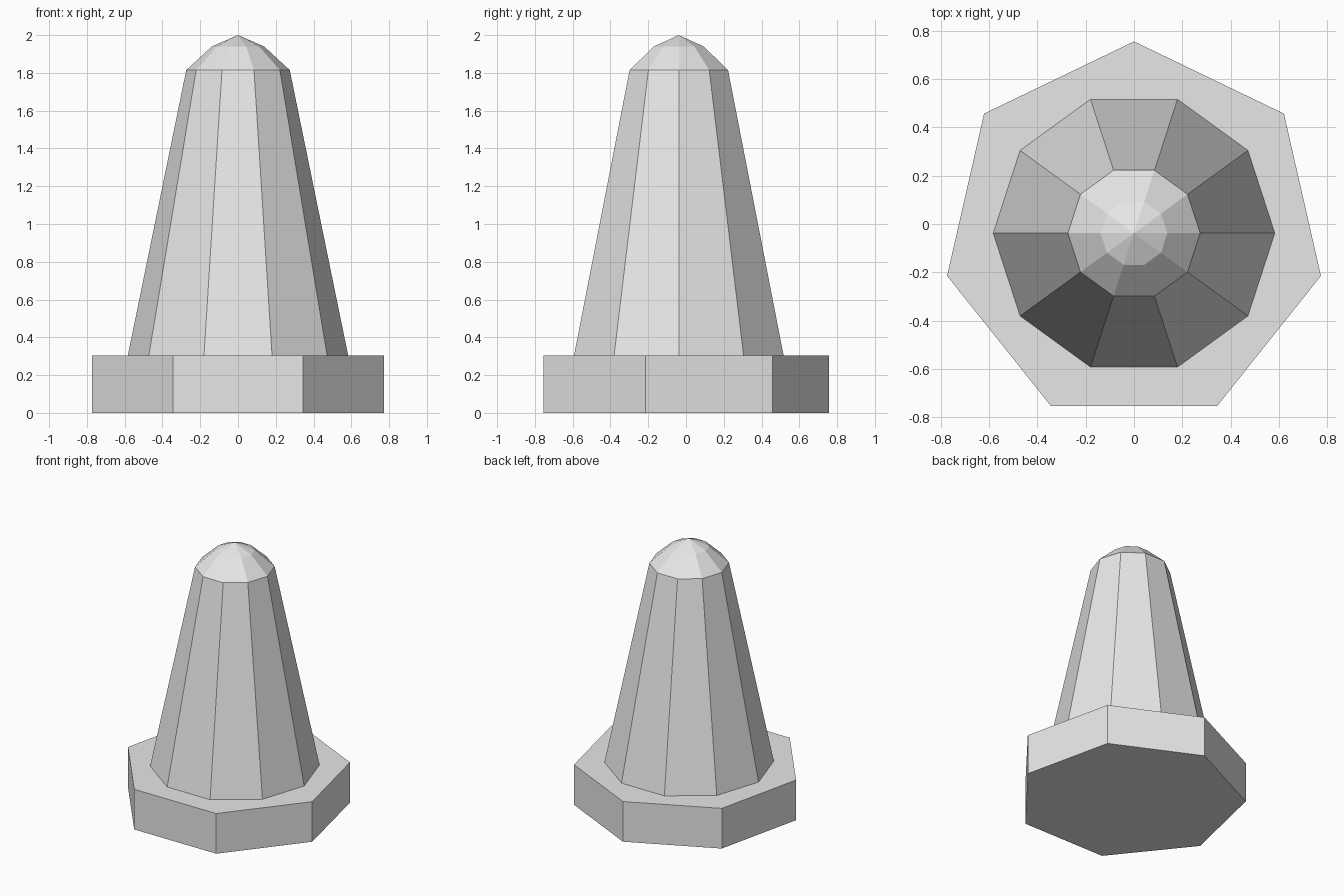
import bpy
import bmesh
from math import cos, sin, pi

cube = bpy.data.objects.get("Cube")
if cube:
    bpy.data.objects.remove(cube, do_unlink=True)

CENTRE_Y = -0.038

# Single light grey material
grey = bpy.data.materials.new("light_grey")
grey.use_nodes = True
colour = (0.8, 0.8, 0.8, 1)
grey.diffuse_color = colour
grey.node_tree.nodes["Principled BSDF"].inputs["Base Color"].default_value = colour


def turned_part(name, sides, start, profile):
    """Flat-faced solid from (radius, height) rings; radius 0 makes a tip."""
    bm = bmesh.new()
    rings = []
    for radius, z in profile:
        count = sides if radius else 1
        rings.append([bm.verts.new((radius * cos(start + 2 * pi * i / sides),
                                    radius * sin(start + 2 * pi * i / sides), z))
                      for i in range(count)])
    for low, high in zip(rings, rings[1:]):
        for i in range(sides):
            j = (i + 1) % sides
            if len(high) == 1:
                bm.faces.new((low[i], low[j], high[0]))
            else:
                bm.faces.new((low[i], low[j], high[j], high[i]))
    # Close the open ends
    bm.faces.new(rings[0][::-1])
    if len(rings[-1]) > 1:
        bm.faces.new(rings[-1])
    bmesh.ops.recalc_face_normals(bm, faces=bm.faces)
    mesh = bpy.data.meshes.new(name)
    bm.to_mesh(mesh)
    bm.free()
    mesh.materials.append(grey)
    obj = bpy.data.objects.new(name, mesh)
    obj.location.y = CENTRE_Y
    bpy.context.collection.objects.link(obj)
    return obj


# Seven-sided base slab with one corner to the back
turned_part("base", 7, pi / 2, [(0.794, 0), (0.794, 0.305)])

# Ten-sided tapered post with a faceted domed cap
turned_part("post", 10, 0, [(0.583, 0.305), (0.274, 1.815), (0.138, 1.94), (0, 2)])
